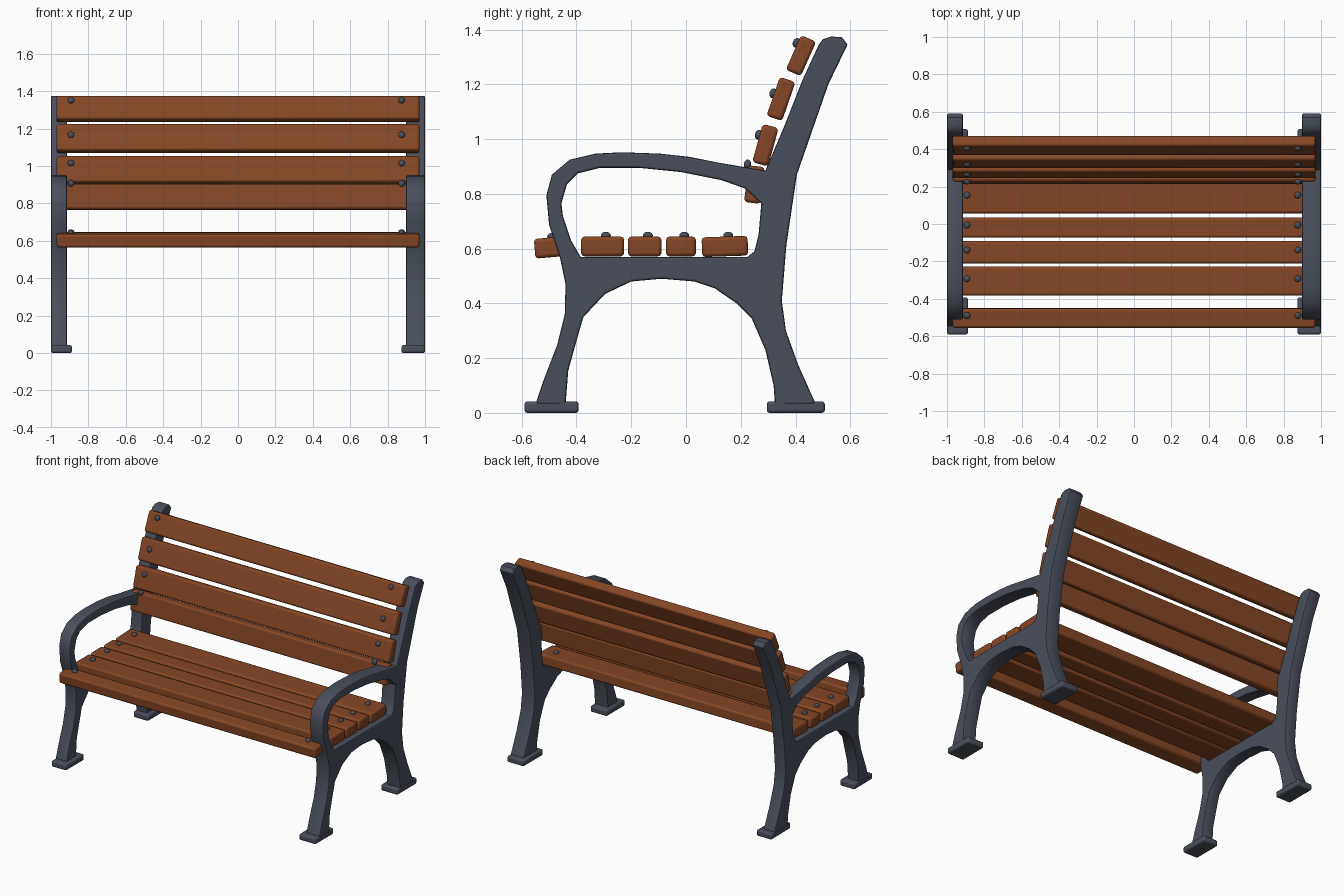
import bpy
from math import radians, sin, cos

cube = bpy.data.objects.get("Cube")
if cube:
    bpy.data.objects.remove(cube, do_unlink=True)


def make_material(name, colour):
    mat = bpy.data.materials.new(name)
    mat.use_nodes = True
    mat.diffuse_color = colour
    mat.node_tree.nodes["Principled BSDF"].inputs["Base Color"].default_value = colour
    return mat


IRON = make_material("slate iron", (0.068, 0.078, 0.107, 1))
WOOD = make_material("warm brown wood", (0.24, 0.063, 0.019, 1))


def finish(obj, name, mat, angle=35):
    """Name, colour and smooth the active object."""
    obj.name = obj.data.name = name
    obj.data.materials.clear()
    obj.data.materials.append(mat)
    bpy.ops.object.shade_smooth_by_angle(angle=radians(angle))
    return obj


def rounded_box(name, centre, size, mat, tilt=0, bevel=0.012):
    bpy.ops.mesh.primitive_cube_add(size=1, location=centre)
    obj = bpy.context.object
    obj.scale = size
    bpy.ops.object.transform_apply(location=False, rotation=False, scale=True)
    obj.rotation_euler.x = radians(tilt)
    mod = obj.modifiers.new("soft edges", "BEVEL")
    mod.width = bevel
    mod.segments = 2
    return finish(obj, name, mat)


def bolt(name, centre, tilt):
    bpy.ops.mesh.primitive_uv_sphere_add(segments=12, ring_count=8, radius=0.018, location=centre)
    obj = bpy.context.object
    obj.scale.z = 0.75
    obj.rotation_euler.x = radians(tilt)
    return finish(obj, name, IRON, 60)


# Cast side frame profile as (y, z) points: front leg and arm, back post, rear leg, arch
OUTLINE = [
    (-.55, .03), (-.52, .12), (-.47, .25), (-.443, .36), (-.44, .47), (-.46, .565),
    (-.5, .685), (-.51, .795), (-.49, .87), (-.425, .925), (-.33, .947), (-.235, .952),
    (-.095, .947), (.015, .935), (.125, .913), (.29, .885), (.36, 1.05), (.425, 1.215),
    (.485, 1.345), (.5, 1.365), (.53, 1.375), (.57, 1.372), (.59, 1.345), (.52, 1.2),
    (.405, .87), (.367, .615), (.35, .41), (.365, .3), (.41, .175), (.475, .03),
    (.325, .03), (.32, .1), (.29, .23), (.24, .345), (.185, .4), (.105, .455),
    (.03, .48), (-.09, .49), (-.2, .48), (-.295, .435), (-.375, .35), (-.405, .245),
    (-.43, .155), (-.44, .03)]
# Opening under the arm
OPENING = [
    (-.385, .57), (-.42, .63), (-.45, .72), (-.455, .765), (-.435, .835), (-.395, .875),
    (-.315, .895), (-.17, .895), (-.02, .88), (.13, .85), (.215, .82), (.275, .765),
    (.265, .65), (.25, .59), (.225, .57)]


def side_frame(name, x_min, x_max):
    curve = bpy.data.curves.new(name, "CURVE")
    curve.dimensions = "2D"
    curve.fill_mode = "BOTH"
    for loop in (OUTLINE, OPENING):
        spline = curve.splines.new("POLY")
        spline.points.add(len(loop) - 1)
        for point, (y, z) in zip(spline.points, loop):
            point.co = (y, z, 0, 1)
        spline.use_cyclic_u = True
    edge = 0.008
    curve.bevel_depth = edge
    curve.bevel_resolution = 1
    curve.offset = -edge
    curve.extrude = (x_max - x_min) / 2 - edge
    obj = bpy.data.objects.new(name, curve)
    bpy.context.collection.objects.link(obj)
    obj.location.x = (x_min + x_max) / 2
    obj.rotation_euler = (radians(90), 0, radians(90))
    bpy.ops.object.select_all(action="DESELECT")
    obj.select_set(True)
    bpy.context.view_layer.objects.active = obj
    bpy.ops.object.convert(target="MESH")
    finish(bpy.context.object, name, IRON)


# Frames and their wider feet
for side, x_min, x_max, foot_min, foot_max in (
        ("right", -1, -.915, -1, -.888), ("left", .898, 1, .874, 1)):
    side_frame(side + "_side_frame", x_min, x_max)
    for end, y_min, y_max in (("front", -.59, -.392), ("rear", .295, .507)):
        rounded_box(f"{side}_{end}_foot", ((foot_min + foot_max) / 2, (y_min + y_max) / 2, .021),
                    (foot_max - foot_min, y_max - y_min, .042), IRON, bevel=.01)

LENGTH = 1.94
BOLT_X = (("right", -.893), ("left", .875))

# Seat slats: y range, centre height, tilt
SEAT = [(-.553, -.45, .604, 5), (-.383, -.226, .608, 0), (-.212, -.09, .608, 0),
        (-.073, .036, .608, 0), (.058, .226, .608, 2)]
for i, (y_min, y_max, z, tilt) in enumerate(SEAT, 1):
    y = (y_min + y_max) / 2
    rounded_box(f"seat_slat_{i}", (0, y, z), (LENGTH, y_max - y_min, .072), WOOD, tilt)
    for side, x in BOLT_X:
        bolt(f"{side}_seat_bolt_{i}", (x, y + .012, z + .04), tilt)

# Back slats: centre y and z, height, backward lean, bolt offset up the slat
BACK = [(.25, .834, .135, 7, .07), (.29, .978, .145, 15.5, .03),
        (.347, 1.147, .15, 19, .01), (.42, 1.305, .138, 24, .036)]
for i, (y, z, height, lean, up) in enumerate(BACK, 1):
    rounded_box(f"back_slat_{i}", (0, y, z), (LENGTH, .06, height), WOOD, -lean)
    s, c = sin(radians(lean)), cos(radians(lean))
    for side, x in BOLT_X:
        bolt(f"{side}_back_bolt_{i}", (x, y + up * s - .034 * c, z + up * c + .034 * s), 90 - lean)
